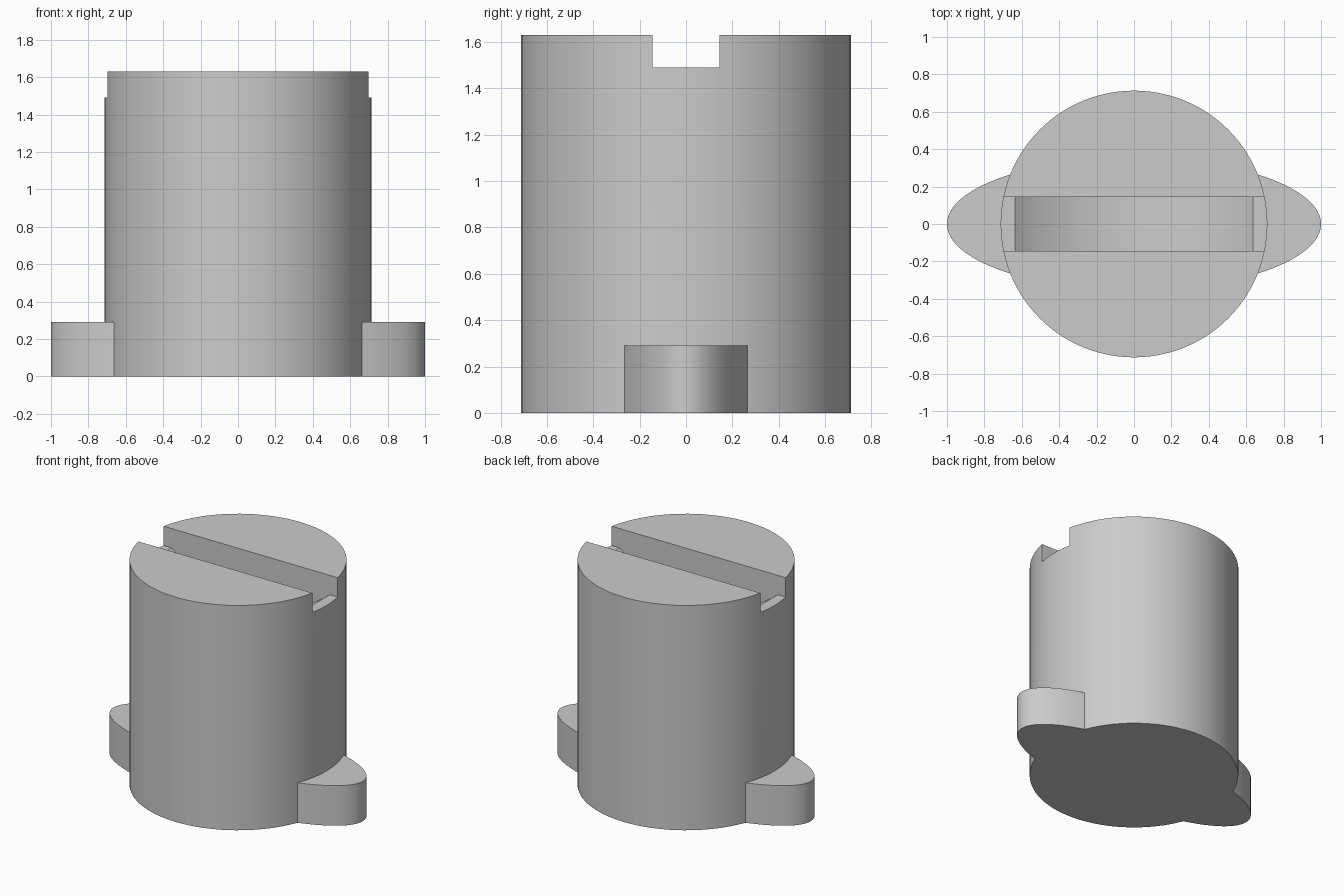
import bpy
import math

if "Cube" in bpy.data.objects:
    bpy.data.objects.remove(bpy.data.objects["Cube"], do_unlink=True)

RADIUS, HEIGHT = 0.713, 1.63
LUG_HEIGHT, LUG_HALF_WIDTH = 0.29, 0.353
SLOT_WIDTH, SLOT_FLOOR = 0.29, 1.49
SCOOP_HALF_LENGTH, SCOOP_RADIUS = 0.635, 1.0

grey = bpy.data.materials.new("plain grey")
grey.use_nodes = True
colour = (0.6, 0.6, 0.6, 1)
grey.diffuse_color = colour
grey.node_tree.nodes["Principled BSDF"].inputs["Base Color"].default_value = colour


def cylinder(name, radius, depth, location, rotation=(0, 0, 0), scale=(1, 1, 1), sides=96):
    bpy.ops.mesh.primitive_cylinder_add(vertices=sides, radius=radius, depth=depth,
                                        location=location, rotation=rotation)
    part = bpy.context.object
    part.name = name
    part.scale = scale
    part.data.materials.append(grey)
    bpy.ops.object.transform_apply(location=True, rotation=True, scale=True)
    return part


def combine(target, tool, operation):
    mod = target.modifiers.new(operation.lower(), "BOOLEAN")
    mod.object, mod.operation, mod.solver = tool, operation, "EXACT"
    bpy.context.view_layer.objects.active = target
    bpy.ops.object.modifier_apply(modifier=mod.name)
    bpy.data.objects.remove(tool, do_unlink=True)


# Round body joined to an oval base plate that forms the two side lugs
body = cylinder("slotted_plug", RADIUS, HEIGHT, (0, 0, HEIGHT / 2))
lugs = cylinder("side_lugs", 1, LUG_HEIGHT, (0, 0, LUG_HEIGHT / 2),
                scale=(1, LUG_HALF_WIDTH, 1), sides=128)
combine(body, lugs, "UNION")

# Curved scoop sunk below the slot floor
scoop_z = SLOT_FLOOR + math.sqrt(SCOOP_RADIUS ** 2 - SCOOP_HALF_LENGTH ** 2)
scoop = cylinder("scoop_cutter", SCOOP_RADIUS, SLOT_WIDTH, (0, 0, scoop_z),
                 rotation=(math.pi / 2, 0, 0), sides=128)

# Straight slot across the top
bpy.ops.mesh.primitive_cube_add(size=1, location=(0, 0, SLOT_FLOOR + 0.5))
slot = bpy.context.object
slot.name = "slot_cutter"
slot.scale = (2, SLOT_WIDTH, 1)
bpy.ops.object.transform_apply(location=True, rotation=True, scale=True)
slot.data.materials.append(grey)
combine(body, scoop, "DIFFERENCE")
combine(body, slot, "DIFFERENCE")

# Smooth curved walls with crisp edges
bpy.ops.object.select_all(action="DESELECT")
body.select_set(True)
bpy.context.view_layer.objects.active = body
bpy.ops.object.shade_smooth_by_angle(angle=math.radians(25))
